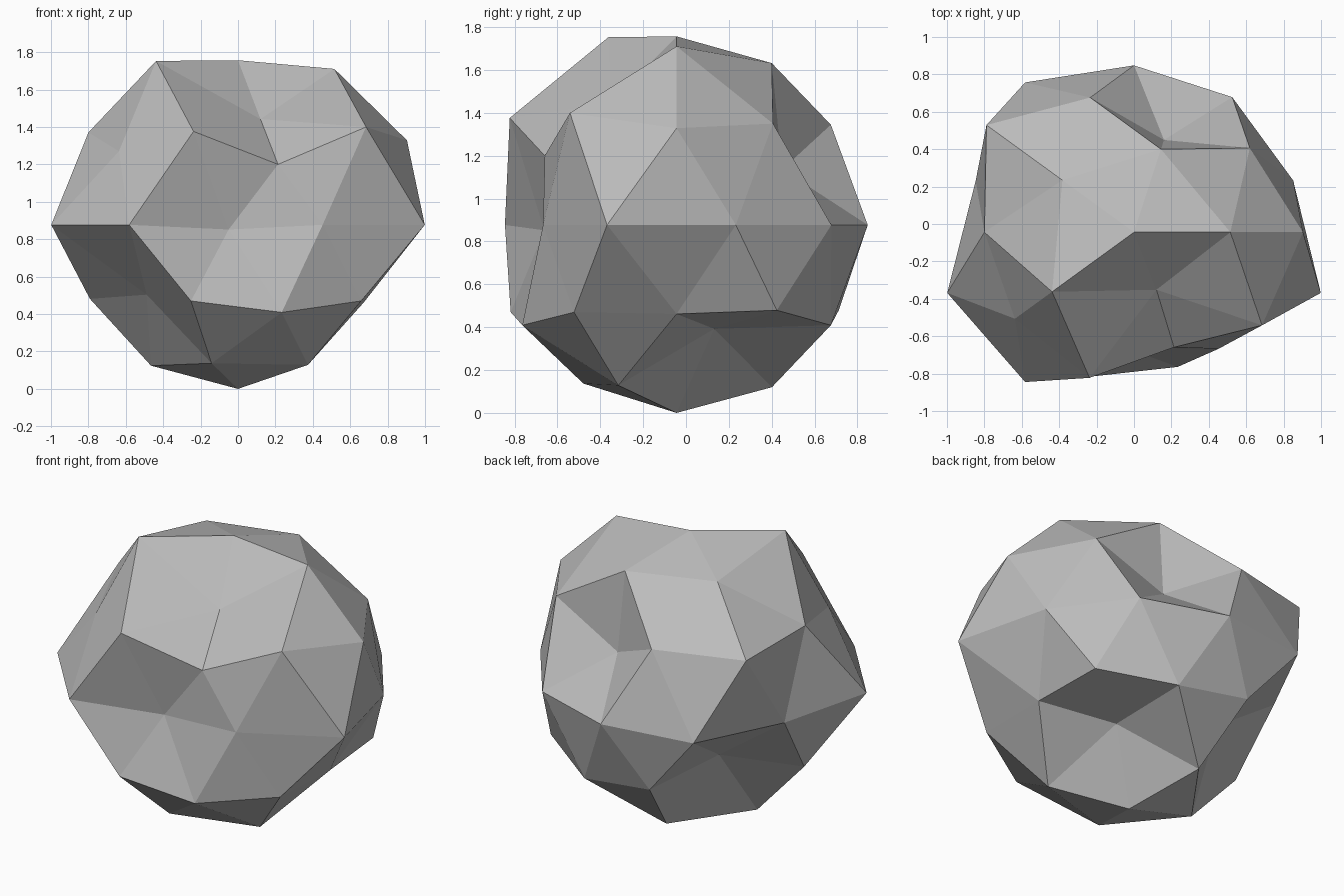
import bpy
import bmesh
from math import atan2, degrees
from mathutils import Vector

cube = bpy.data.objects.get("Cube")
if cube:
    bpy.data.objects.remove(cube, do_unlink=True)

# Plain grey stone
stone = bpy.data.materials.new("stone_grey")
stone.use_nodes = True
grey = (0.5, 0.5, 0.5, 1)
stone.diffuse_color = grey
stone.node_tree.nodes["Principled BSDF"].inputs["Base Color"].default_value = grey

# Rings of the sphere: height, first azimuth, radius of each point going round
rings = [
    (-1, 0, [.877]),
    (-.851, 36, [.57, .89, .885, .87, .88]),
    (-.526, 0, [.79, .89, .59, .71, .89]),
    (-.447, 36, [.89, .89, .885, .91, .91]),
    (0, 18, [.895, .893, .892, .99, .89, 1.05, .99, .617, .77, 1.05]),
    (.447, 0, [1.01, .58, 1.09, .88, .723]),
    (.526, 36, [.9, .89, .94, .95, .995]),
    (.851, 0, [.98, .888, .9, 1.03, .665]),
    (1, 0, [.88]),
]

# Small sideways shifts of the front dents: (ring, point) -> offset
shifts = {
    (4, 7): Vector((-.05, 0, -.025)),
    (5, 4): Vector((.014, 0, 0)),
    (6, 3): Vector((.012, -.01, 0)),
    (7, 4): Vector((.012, .025, 0)),
}


def weathered(direction):
    """Push a unit direction out to the surface of the boulder."""
    ring = min(range(len(rings)), key=lambda i: abs(rings[i][0] - direction.z))
    _, first, radii = rings[ring]
    azimuth = degrees(atan2(direction.y, direction.x))
    point = round((azimuth - first) * len(radii) / 360) % len(radii)
    return direction * radii[point] + shifts.get((ring, point), Vector())


# Faceted boulder
bm = bmesh.new()
bmesh.ops.create_icosphere(bm, subdivisions=2, radius=1)
centre = Vector((0, -.044, .877))
for v in bm.verts:
    v.co = weathered(v.co.normalized()) + centre
bmesh.ops.recalc_face_normals(bm, faces=bm.faces)
for f in bm.faces:
    f.smooth = False

mesh = bpy.data.meshes.new("boulder")
bm.to_mesh(mesh)
bm.free()
mesh.materials.append(stone)
boulder = bpy.data.objects.new("boulder", mesh)
bpy.context.collection.objects.link(boulder)
